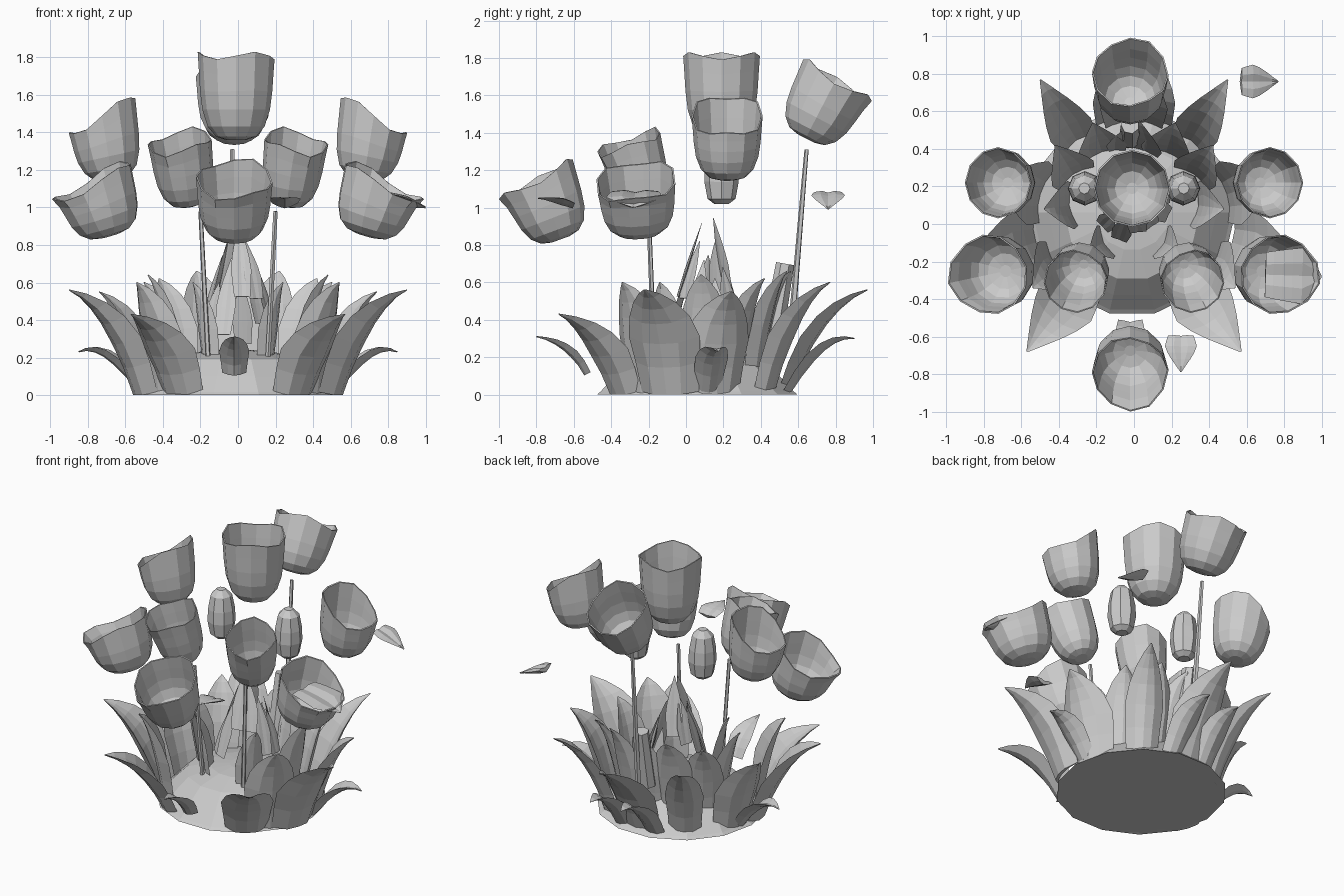
import bpy, bmesh, math, random
from mathutils import Vector

if "Cube" in bpy.data.objects:
    bpy.data.objects.remove(bpy.data.objects["Cube"])

random.seed(4)


def finish(name, verts, faces):
    me = bpy.data.meshes.new(name)
    me.from_pydata(verts, [], faces)
    bm = bmesh.new()
    bm.from_mesh(me)
    bmesh.ops.recalc_face_normals(bm, faces=bm.faces)
    bm.to_mesh(me)
    bm.free()
    ob = bpy.data.objects.new(name, me)
    bpy.context.collection.objects.link(ob)
    return ob


def skin(name, rings):
    """Closed skin over a list of equal-length rings, capped at both ends."""
    n = len(rings[0])
    verts = [p for r in rings for p in r]
    faces = [[i * n + j, i * n + (j + 1) % n, (i + 1) * n + (j + 1) % n, (i + 1) * n + j]
             for i in range(len(rings) - 1) for j in range(n)]
    faces += [list(range(n))[::-1], [len(verts) - n + j for j in range(n)]]
    return finish(name, verts, faces)


def lathe(name, base, top, profile, sides=10, wave=0.0, slant=0.0, lip=0.0):
    """Turn (radius, height fraction) about the axis; slant lowers the rim on the
    leaning side and lip flares it outward there."""
    base, top = Vector(base), Vector(top)
    axis = top - base
    rot = axis.to_track_quat('Z', 'Y')
    lean = Vector((axis.x, axis.y, 0)).normalized()
    mirror = -1 if base.x < 0 else 1
    rings = []
    for r, h in profile:
        ring = []
        for j in range(sides):
            a = 2 * math.pi * j / sides
            off = rot @ Vector((r * math.cos(a), r * math.sin(a), 0))
            # three broad petals make the rim rise and fall
            dz = wave * max(0, h - 0.5) * 2 * math.cos(3 * math.atan2(off.y, mirror * off.x))
            d = off.dot(lean)
            dz -= slant * d * h * h
            flare = lean * lip * max(0, d / r) ** 2 * h ** 4
            ring.append(base + off + flare + axis * h + axis.normalized() * dz)
        rings.append(ring)
    return skin(name, rings)


def cup(name, base, top, r=0.2, slant=0.0, lip=0.0):
    prof = [(0.25, 0), (0.52, 0.04), (0.74, 0.16), (0.88, 0.36), (0.94, 0.58), (0.97, 0.8),
            (1.0, 1.0), (0.96, 1.0), (0.91, 0.78), (0.87, 0.56), (0.8, 0.36), (0.66, 0.19),
            (0.45, 0.09), (0.15, 0.05)]
    return lathe(name, base, top, [(r * a, h) for a, h in prof], 12, 0.02, slant, lip)


def leaf(name, base, tip, width, cupping=0.35, lean=0.35, rise=0.8, thick=0.02, peak=0.35):
    """Pointed folded blade along a bent path from base to tip."""
    base, tip = Vector(base), Vector(tip)
    ctrl = Vector((base.x + (tip.x - base.x) * lean, base.y + (tip.y - base.y) * lean,
                   base.z + (tip.z - base.z) * rise))
    out = Vector((tip.x - base.x, tip.y - base.y, 0)).normalized()
    lat = Vector((-out.y, out.x, 0))
    rings = []
    for t in (0, 0.18, 0.36, 0.54, 0.7, 0.86, 1.0):
        p = base * (1 - t) ** 2 + ctrl * 2 * t * (1 - t) + tip * t * t
        tan = ((ctrl - base) * (1 - t) + (tip - ctrl) * t).normalized()
        nor = lat.cross(tan).normalized()
        if nor.z < 0:
            nor = -nor
        if t < peak:
            s = 0.8 + 0.2 * t / peak
        else:
            s = max(0.03, 1 - ((t - peak) / (1 - peak)) ** 1.5)
        w = width / 2 * s
        th = thick * max(s, 0.15)
        c = w * cupping
        ring = [p - lat * w + nor * c, p - lat * w * 0.5 - nor * th * 0.3, p - nor * th,
                p + lat * w * 0.5 - nor * th * 0.3, p + lat * w + nor * c,
                p + lat * w * 0.45 + nor * th, p + nor * th * 0.5,
                p - lat * w * 0.45 + nor * th]
        for v in ring:
            v.z = max(v.z, 0.0)
        rings.append(ring)
    return skin(name, rings)


# soil mound with a flat underside
lathe("base_mound", (-0.01, 0.06, 0), (-0.01, 0.06, 0.2),
      [(0.55, 0), (0.53, 0.08), (0.45, 0.5), (0.36, 0.95), (0.2, 1.15), (0.08, 1.2)], 14)

# open cups on the centre line
cup("flower_centre", (-0.01, 0.19, 1.36), (-0.01, 0.19, 1.81), 0.205)
cup("flower_back", (-0.02, 0.64, 1.37), (-0.02, 0.80, 1.68), 0.205, 0.1, 0.025)
cup("flower_front", (-0.02, -0.67, 0.83), (-0.02, -0.785, 1.15), 0.205, 0.2, 0.04)

for s, tag in ((-1, "left"), (1, "right")):
    # side flowers
    cup("flower_upper_" + tag, (0.67 * s, 0.22, 1.15), (0.725 * s, 0.22, 1.49), 0.19, 0.44)
    cup("flower_lower_" + tag, (0.68 * s, -0.25, 0.85), (0.765 * s, -0.268, 1.14), 0.215, 0.25,
        0.04)
    cup("flower_inner_" + tag, (0.265 * s, -0.21, 1.01), (0.31 * s, -0.30, 1.35), 0.17, 0.1, 0.02)
    # closed buds
    lathe("bud_" + tag, (0.26 * s, 0.19, 1.02), (0.265 * s, 0.19, 1.36),
          [(0.04, 0), (0.075, 0.08), (0.092, 0.35), (0.088, 0.6), (0.07, 0.88), (0.03, 1.0)], 8)
    # thin stems
    lathe("stem_inner_" + tag, (0.16 * s, -0.17, 0.2), (0.2 * s, -0.2, 0.98),
          [(0.014, 0), (0.012, 1)], 5)

    # large outer leaves
    leaf("leaf_side_" + tag, (0.53 * s, -0.10, 0), (0.9 * s, -0.22, 0.56), 0.40)
    leaf("leaf_side_back_" + tag, (0.50 * s, 0.16, 0), (0.74 * s, 0.24, 0.55), 0.36)
    leaf("leaf_side_low_" + tag, (0.52 * s, 0.12, 0.02), (0.85 * s, 0.17, 0.23), 0.18, rise=1.3,
         lean=0.55)
    leaf("leaf_front_" + tag, (0.32 * s, -0.36, 0), (0.57 * s, -0.68, 0.43), 0.34)
    leaf("leaf_front_tall_" + tag, (0.41 * s, -0.23, 0), (0.54 * s, -0.34, 0.6), 0.34)
    leaf("leaf_back_" + tag, (0.30 * s, 0.44, 0), (0.5 * s, 0.77, 0.60), 0.25)
    leaf("leaf_back_low_" + tag, (0.12 * s, 0.54, 0), (0.12 * s, 0.9, 0.30), 0.2, rise=1.1,
         lean=0.5)

    # upright inner leaves
    leaf("leaf_upright_side_" + tag, (0.34 * s, 0.10, 0.08), (0.48 * s, 0.08, 0.64), 0.26)
    leaf("leaf_upright_back_" + tag, (0.17 * s, 0.38, 0.08), (0.22 * s, 0.54, 0.66), 0.28)
    leaf("leaf_upright_corner_" + tag, (0.32 * s, 0.26, 0.08), (0.42 * s, 0.42, 0.62), 0.26)
    leaf("leaf_heart_" + tag, (0.16 * s, -0.10, 0.1), (0.24 * s, -0.14, 0.60), 0.2)

# leaves on the centre line
leaf("leaf_back", (0, 0.54, 0), (0, 0.97, 0.56), 0.36)
leaf("leaf_back_inner", (0, 0.40, 0.08), (0.02, 0.56, 0.66), 0.30)
leaf("leaf_front_droop", (-0.02, -0.53, 0.11), (-0.02, -0.80, 0.31), 0.16, lean=0.3, rise=0.85)

# leaf remnants gathering into a cone towards the middle top
for k in range(11):
    a = 2 * math.pi * k / 11 + 0.3
    z0 = random.uniform(0.25, 0.58)
    z1 = z0 + random.uniform(0.28, 0.42)
    r0, r1 = 0.27 * (1.05 - z0), 0.27 * (1.05 - z1)
    leaf("heart_shard", (r0 * math.cos(a), 0.1 + r0 * math.sin(a), z0),
         (r1 * math.cos(a), 0.12 + r1 * math.sin(a), z1),
         0.11, lean=0.5, rise=0.5, thick=0.006, cupping=0.1)

# stem of the back flower
lathe("stem_back", (-0.02, 0.56, 0.3), (-0.03, 0.645, 1.31), [(0.02, 0), (0.012, 1)], 5)
lathe("stem_back_sheath", (-0.02, 0.46, 0.3), (-0.02, 0.53, 0.7), [(0.06, 0), (0.05, 1)], 7)

# loose petals
leaf("petal_back", (0.57, 0.76, 1.07), (0.77, 0.76, 0.99), 0.18, cupping=0.2, thick=0.025, rise=0.3)
leaf("petal_front", (0.25, -0.60, 1.01), (0.25, -0.79, 1.05), 0.17, cupping=0.2, thick=0.02)
leaf("petal_right", (0.70, -0.27, 1.07), (1.0, -0.28, 1.0), 0.30, cupping=0.15, thick=0.03,
     peak=0.7, rise=0.1)
